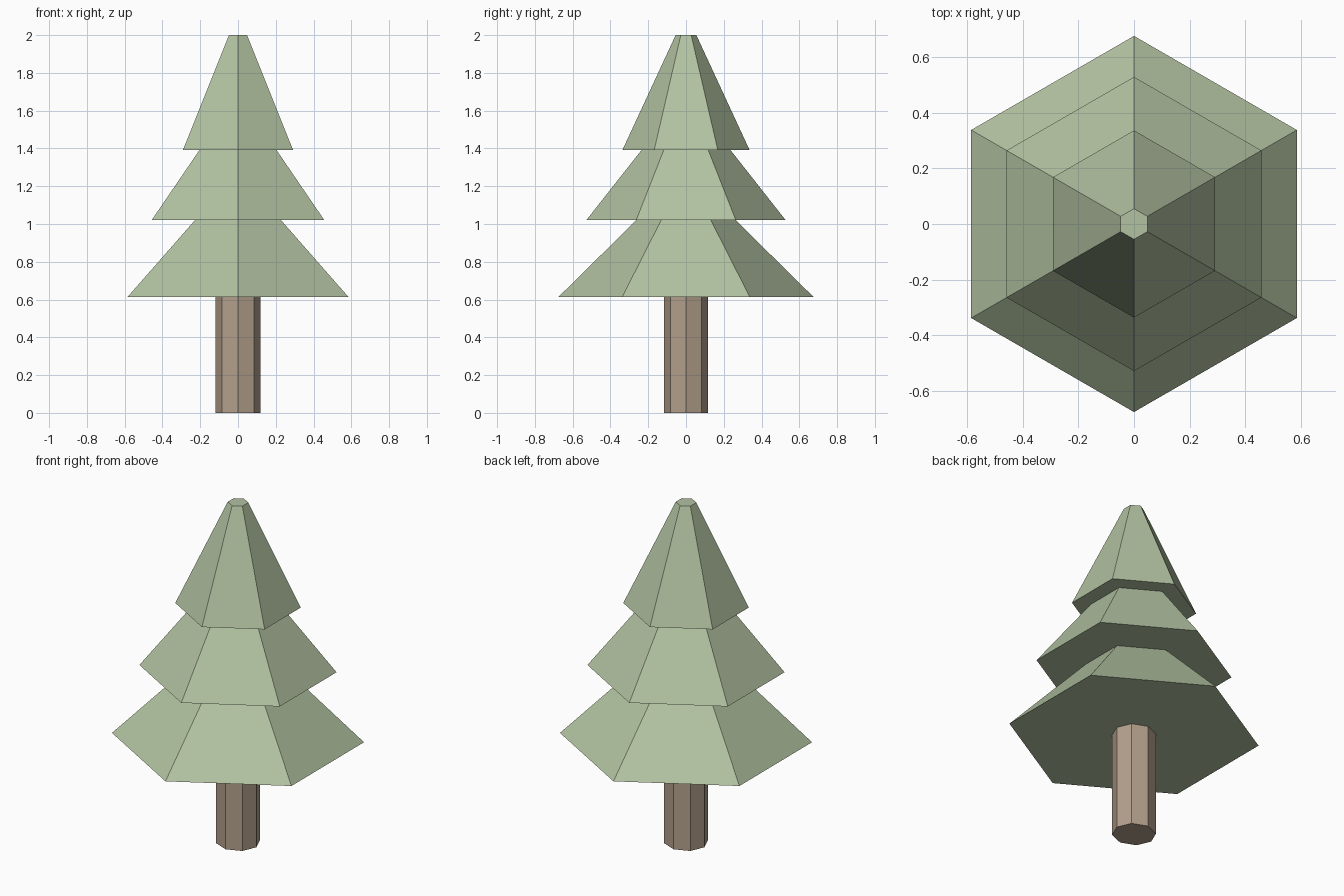
import bpy
import bmesh
from math import sin, cos, tau

default = bpy.data.objects.get("Cube")
if default:
    bpy.data.objects.remove(default, do_unlink=True)


def material(name, colour):
    mat = bpy.data.materials.new(name)
    mat.use_nodes = True
    mat.diffuse_color = (*colour, 1)
    mat.node_tree.nodes["Principled BSDF"].inputs["Base Color"].default_value = (*colour, 1)
    return mat


def frustum(name, sides, bottom, top, mat, depth_scale=1.0):
    """Closed flat-faced frustum; bottom and top are (radius, height), a corner points at +y."""
    bm = bmesh.new()
    rings = []
    for radius, z in (bottom, top):
        angles = [tau * i / sides for i in range(sides)]
        rings.append([bm.verts.new((-radius * sin(a), radius * cos(a) * depth_scale, z))
                      for a in angles])
    low, high = rings
    for i in range(sides):
        j = (i + 1) % sides
        bm.faces.new((low[i], low[j], high[j], high[i]))
    bm.faces.new(low[::-1])
    bm.faces.new(high)
    mesh = bpy.data.meshes.new(name)
    bm.to_mesh(mesh)
    bm.free()
    mesh.materials.append(mat)
    obj = bpy.data.objects.new(name, mesh)
    bpy.context.collection.objects.link(obj)
    return obj


bark = material("bark brown", (0.45, 0.35, 0.26))
needles = material("needle green", (0.445, 0.539, 0.356))

# Octagonal trunk, its top tucked into the lowest branches
frustum("trunk", 8, (0.12, 0), (0.12, 0.66), bark, depth_scale=0.96)

# Hexagonal branch tiers, each top tucked just inside the tier above
frustum("lower_branches", 6, (0.675, 0.614), (0.243, 1.04), needles)
frustum("middle_branches", 6, (0.528, 1.02), (0.217, 1.415), needles)
frustum("upper_branches", 6, (0.336, 1.393), (0.055, 2), needles)
